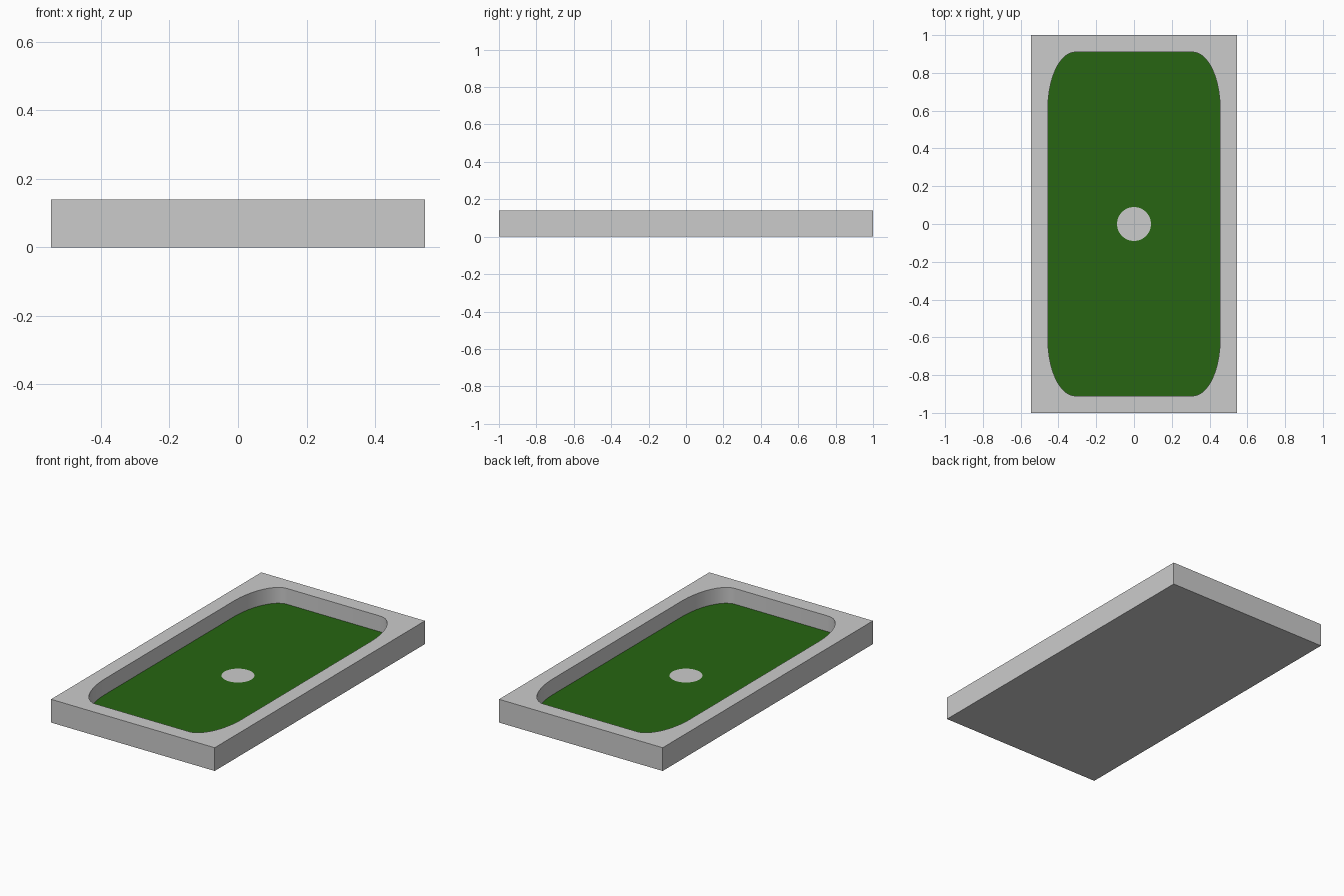
import bpy, bmesh, math

if "Cube" in bpy.data.objects:
    bpy.data.objects.remove(bpy.data.objects["Cube"])

W, L, H = 0.545, 1.0, 0.14          # outer half width, half length, height
PW, PL, FLOOR = 0.456, 0.91, 0.045  # pocket half width, half length, floor height
RX, RY = 0.145, 0.30                # elliptical corner radii
SEG = 16


def material(name, color):
    m = bpy.data.materials.new(name)
    m.diffuse_color = color
    m.use_nodes = True
    m.node_tree.nodes["Principled BSDF"].inputs["Base Color"].default_value = m.diffuse_color
    return m


def finish(bm, name, mat=None):
    mesh = bpy.data.meshes.new(name)
    bmesh.ops.recalc_face_normals(bm, faces=bm.faces)
    bm.to_mesh(mesh)
    bm.free()
    ob = bpy.data.objects.new(name, mesh)
    bpy.context.collection.objects.link(ob)
    if mat:
        mesh.materials.append(mat)
    return ob


def corner_arc(k):
    """Points of the pocket's rounded corner k, counter-clockwise."""
    sx, sy = [(1, 1), (-1, 1), (-1, -1), (1, -1)][k]
    angles = [(k + i / SEG) * math.pi / 2 for i in range(SEG + 1)]
    return [(sx * (PW - RX) + RX * math.cos(a),
             sy * (PL - RY) + RY * math.sin(a)) for a in angles]


# Tray: outer box, flat rim and pocket wall
bm = bmesh.new()
outer = [(W, L), (-W, L), (-W, -L), (W, -L)]
low = [bm.verts.new((x, y, 0)) for x, y in outer]
top = [bm.verts.new((x, y, H)) for x, y in outer]
bm.faces.new(low)
arcs = [[bm.verts.new((x, y, H)) for x, y in corner_arc(k)] for k in range(4)]
for k in range(4):
    n = (k + 1) % 4
    bm.faces.new((low[k], low[n], top[n], top[k]))
    bm.faces.new((top[k], top[n], arcs[n][0], arcs[k][-1]))
    for a, b in zip(arcs[k], arcs[k][1:]):
        bm.faces.new((top[k], b, a))
lip = sum(arcs, [])
base = [bm.verts.new((v.co.x, v.co.y, FLOOR)) for v in lip]
for i in range(len(lip)):
    j = (i + 1) % len(lip)
    bm.faces.new((lip[i], lip[j], base[j], base[i]))
bm.faces.new(base)
tray = finish(bm, "tray")
bpy.context.view_layer.objects.active = tray
tray.select_set(True)
bpy.ops.object.shade_smooth_by_angle(angle=math.radians(30))

# Green surface is the pocket floor itself
tray.data.materials.append(material("tray_grey", (0.8, 0.8, 0.8, 1)))
tray.data.materials.append(material("grass_green", (0.02, 0.13, 0.006, 1)))
for p in tray.data.polygons:
    if all(abs(tray.data.vertices[v].co.z - FLOOR) < 1e-5 for v in p.vertices):
        p.material_index = 1

# Round grey spot at the centre of the floor
bm = bmesh.new()
bmesh.ops.create_circle(bm, cap_ends=True, segments=48, radius=0.09)
spot = finish(bm, "centre_spot")
spot.location.z = FLOOR + 0.0015
